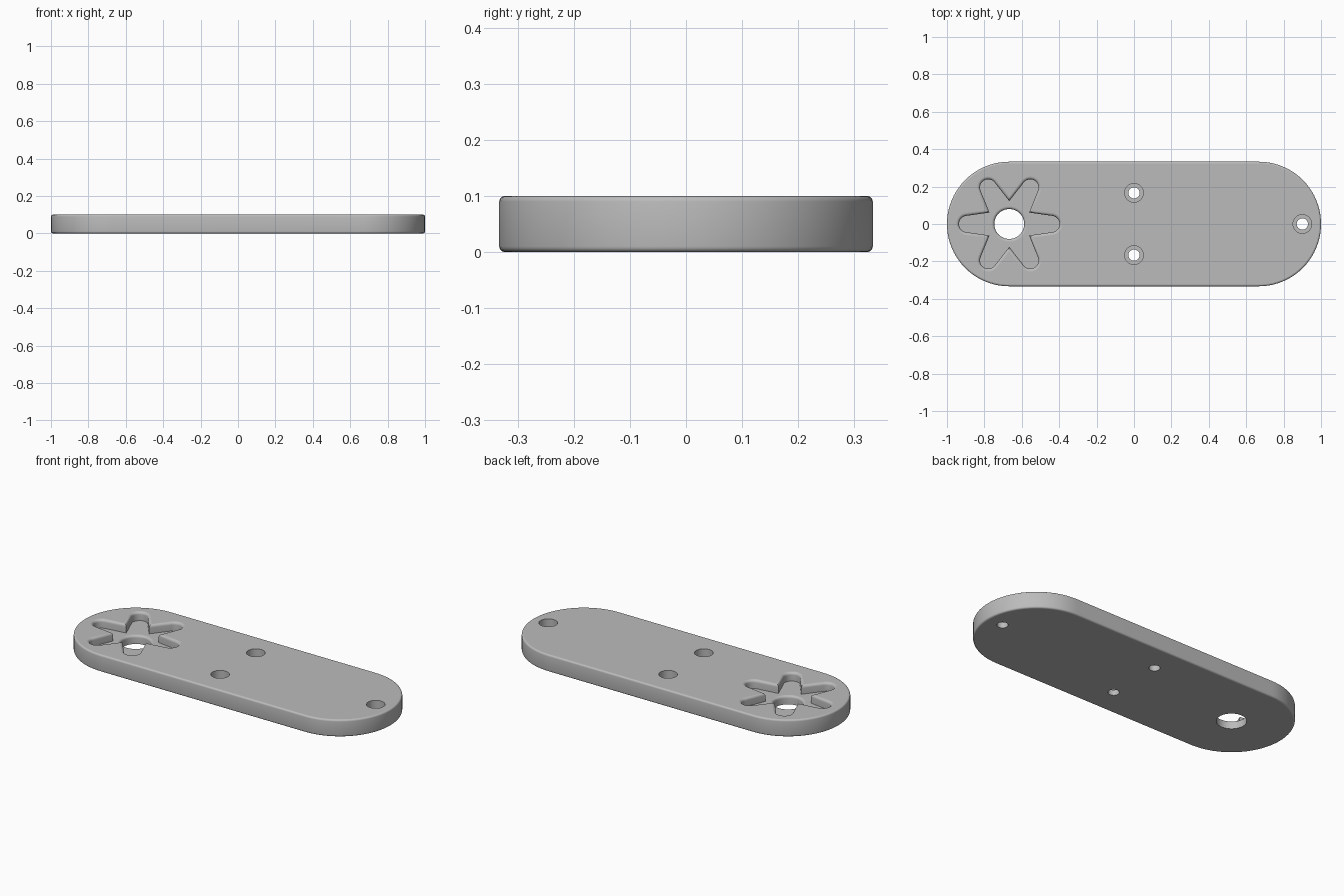
import bpy, bmesh
from math import sin, cos, pi, radians

if "Cube" in bpy.data.objects:
    bpy.data.objects.remove(bpy.data.objects["Cube"], do_unlink=True)

THICK, FLOOR, HALF_W = 0.1, 0.05, 0.333
HUB_X = -0.667

grey = bpy.data.materials.new("grey")
grey.use_nodes = True
colour = (0.5, 0.5, 0.5, 1)
grey.diffuse_color = colour
grey.node_tree.nodes["Principled BSDF"].inputs["Base Color"].default_value = colour


def circle(radius, n=64):
    return [(radius * cos(2 * pi * i / n), radius * sin(2 * pi * i / n)) for i in range(n)]


def stadium(radius, n=40):
    pts = []
    for side in (1, -1):
        for i in range(n + 1):
            a = -pi / 2 + pi * i / n
            pts.append((side * (1 - HALF_W + radius * cos(a)), side * radius * sin(a)))
    return pts


def star(grow, n=16):
    """Six tapered arms with round tips; grow offsets the outline outwards."""
    centre, tip, phi = 0.225, 0.044 + grow, radians(82)
    notch = (centre * cos(phi) + tip) / cos(phi - pi / 6)
    pts = []
    for k in range(6):
        arm = k * pi / 3
        for i in range(n + 1):
            a = arm - phi + 2 * phi * i / n
            pts.append((centre * cos(arm) + tip * cos(a), centre * sin(arm) + tip * sin(a)))
        pts.append((notch * cos(arm + pi / 6), notch * sin(arm + pi / 6)))
    return pts


def loft(name, layers, x=0, y=0):
    """Closed solid through stacked (outline, z) layers."""
    bm = bmesh.new()
    rings = [[bm.verts.new((px + x, py + y, z)) for px, py in pts] for pts, z in layers]
    bm.faces.new(rings[0][::-1])
    bm.faces.new(rings[-1])
    for low, high in zip(rings, rings[1:]):
        for i in range(len(low)):
            j = (i + 1) % len(low)
            bm.faces.new((low[i], low[j], high[j], high[i]))
    mesh = bpy.data.meshes.new(name)
    bm.to_mesh(mesh)
    bm.free()
    mesh.materials.append(grey)
    ob = bpy.data.objects.new(name, mesh)
    bpy.context.collection.objects.link(ob)
    return ob


def flared(outline, bottom, top, r, steps=5):
    """Layers of a recess whose rim rolls outwards into the surface at top."""
    layers = [(outline(0), bottom)]
    for i in range(steps + 1):
        t = pi / 2 * i / steps
        layers.append((outline(r * (1 - cos(t))), top - r + r * sin(t)))
    return layers + [(outline(r), top + 0.02)]


# Rounded plate
R = 0.01
arc = [pi / 2 * i / 4 for i in range(5)]
layers = [(stadium(HALF_W - R + R * sin(t)), R - R * cos(t)) for t in arc]
layers += [(stadium(HALF_W - R + R * cos(t)), THICK - R + R * sin(t)) for t in arc]
plate = loft("plate", layers)

# Star recess and its through hole
cutters = [
    loft("star_cutter", flared(star, FLOOR, THICK, 0.015), HUB_X),
    loft("hub_hole_cutter", flared(lambda g: circle(0.08 + g), -0.05, FLOOR, 0.014), HUB_X),
]

# Counterbored screw holes
for x, y in ((0, HALF_W / 2), (0, -HALF_W / 2), (0.9, 0)):
    cutters.append(loft("bore_cutter", [(circle(0.05, 40), 0.033), (circle(0.05, 40), 0.15)], x, y))
    cutters.append(loft("screw_cutter", [(circle(0.03, 40), -0.05), (circle(0.03, 40), 0.07)], x, y))

bpy.context.view_layer.objects.active = plate
for cutter in cutters:
    cutter.hide_render = True
    mod = plate.modifiers.new("cut", 'BOOLEAN')
    mod.operation, mod.solver, mod.object = 'DIFFERENCE', 'EXACT', cutter
    bpy.ops.object.modifier_apply(modifier=mod.name)
    bpy.data.objects.remove(cutter, do_unlink=True)

# Smooth curved walls, flat horizontal faces
bpy.ops.object.select_all(action='DESELECT')
plate.select_set(True)
bpy.ops.object.shade_smooth_by_angle(angle=radians(30))
for face in plate.data.polygons:
    if abs(face.normal.z) > 0.999:
        face.use_smooth = False
